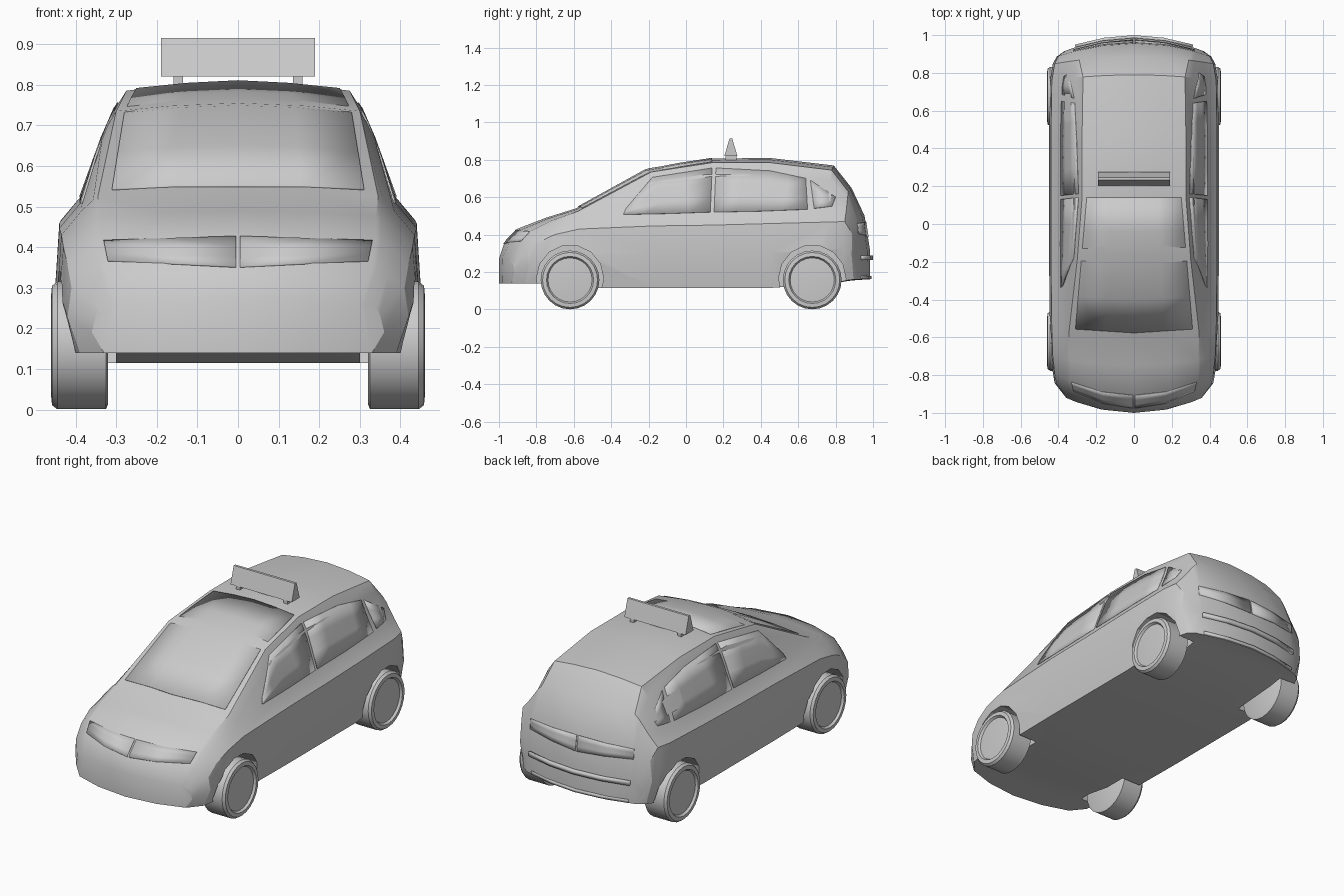
import bpy, bmesh, math
from mathutils import Vector
from mathutils.bvhtree import BVHTree

if "Cube" in bpy.data.objects:
    bpy.data.objects.remove(bpy.data.objects["Cube"])


def make_object(name, bm):
    bmesh.ops.recalc_face_normals(bm, faces=bm.faces)
    me = bpy.data.meshes.new(name)
    bm.to_mesh(me)
    bm.free()
    ob = bpy.data.objects.new(name, me)
    bpy.context.collection.objects.link(ob)
    return ob


def activate(ob):
    bpy.ops.object.select_all(action='DESELECT')
    ob.select_set(True)
    bpy.context.view_layer.objects.active = ob


def smooth(ob, angle=25):
    activate(ob)
    bpy.ops.object.shade_smooth_by_angle(angle=math.radians(angle))


# Body stations: y, bow, floor z, half width, belt z, rail x, rail z, centre z
STATIONS = [
    (-1.0, .12, .14, .36, .25, .30, .262, .27),
    (-.97, .14, .14, .42, .33, .33, .35, .36),
    (-.90, .12, .14, .43, .40, .34, .42, .432),
    (-.75, .05, .14, .44, .45, .34, .475, .49),
    (-.59, .02, .115, .445, .49, .345, .525, .54),
    (-.20, .03, .115, .45, .51, .30, .735, .755),
    (.14, 0, .115, .45, .515, .275, .785, .807),
    (.45, 0, .115, .45, .525, .275, .785, .81),
    (.79, -.03, .14, .445, .53, .27, .745, .77),
    (.885, -.04, .155, .43, .53, .29, .63, .65),
    (.955, -.08, .16, .41, .45, .31, .49, .50),
    (.985, -.10, .16, .37, .29, .31, .305, .31),
]


def half_section(y, bow, floor, w, belt, rail_x, rail, top):
    """Half cross-section from floor centre to roof centre, bowed in plan."""
    belt_x = max(.86 * w, rail_x + .04)
    rise = belt - floor
    h = rail - belt
    pts = [(0, floor), (.5 * w, floor), (w - .03, floor), (w, floor + .46 * rise),
           (w - .01, floor + .84 * rise), (belt_x, belt),
           (belt_x + .75 * (rail_x - belt_x) + .05 * h, belt + .75 * h),
           (rail_x, rail), (.55 * rail_x, top - .35 * (top - rail)), (0, top)]
    return [Vector((x, y + bow * (x / .44) ** 2, z)) for x, z in pts]


# Body shell lofted through the stations
bm = bmesh.new()
rings = []
for station in STATIONS:
    half = half_section(*station)
    full = half + [Vector((-p.x, p.y, p.z)) for p in reversed(half[1:-1])]
    rings.append([bm.verts.new(p) for p in full])
n = len(rings[0])
for a, b in zip(rings, rings[1:]):
    for i in range(n):
        j = (i + 1) % n
        bm.faces.new((a[i], a[j], b[j], b[i]))
for r in (rings[0], rings[-1]):
    bm.faces.new((r[0], r[1], r[8], r[9]))
    bm.faces.new(r[1:9])
    bm.faces.new((r[9], r[10], r[17], r[0]))
    bm.faces.new(r[10:18])
bmesh.ops.recalc_face_normals(bm, faces=bm.faces)
bmesh.ops.triangulate(bm, faces=[f for f in bm.faces if len(f.verts) > 4])
tree = BVHTree.FromBMesh(bm)
body = make_object("body_shell", bm)

# Wheel arches cut out of the shell
WHEEL_Y = (-.62, .675)
for y in WHEEL_Y:
    for s in (-1, 1):
        bpy.ops.mesh.primitive_cylinder_add(vertices=14, radius=.18, depth=.3,
                                            location=(s * .45, y, .165), rotation=(0, math.pi / 2, 0))
        cutter = bpy.context.object
        cutter.name = "arch_cutter"
        cutter.hide_render = True
        mod = body.modifiers.new("arch", 'BOOLEAN')
        mod.object = cutter
        mod.operation = 'DIFFERENCE'
        mod.solver = 'EXACT'
        activate(body)
        bpy.ops.object.modifier_apply(modifier=mod.name)
        bpy.data.objects.remove(cutter)
smooth(body)

CAST = {  # 2D point to ray origin, and ray direction
    'side': (lambda u, v: (2, u, v), (-1, 0, 0)),
    'top': (lambda u, v: (u, v, 2), (0, 0, -1)),
    'front': (lambda u, v: (u, -2, v), (0, 1, 0)),
    'rear': (lambda u, v: (u, 2, v), (0, -1, 0)),
}


def split(line, cols):
    """Divide every segment of a 2D polyline into cols pieces."""
    pts = [Vector(p) for p in line]
    out = [a.lerp(b, i / cols) for a, b in zip(pts, pts[1:]) for i in range(cols)]
    return out + [pts[-1]]


def panel(name, view, low, high, rows=3, cols=2, lift=.001, thick=.006):
    """Thin mirrored panel between two outlines, projected onto the body."""
    origin, direction = CAST[view]
    bm = bmesh.new()
    grid = []
    for r in range(rows + 1):
        row = []
        for a, b in zip(split(low, cols), split(high, cols)):
            p = a.lerp(b, r / rows)
            loc, normal, _, _ = tree.ray_cast(Vector(origin(*p)), Vector(direction))
            row.append(bm.verts.new(loc + normal * lift))
        grid.append(row)
    for a, b in zip(grid, grid[1:]):
        for i in range(len(a) - 1):
            bm.faces.new((a[i], a[i + 1], b[i + 1], b[i]))
    ob = make_object(name, bm)
    ob.modifiers.new("mirror", 'MIRROR')
    solid = ob.modifiers.new("thickness", 'SOLIDIFY')
    solid.thickness = thick
    solid.offset = 0
    smooth(ob)


# Glass
panel("windshield", 'top', [(0, -.575), (.31, -.555)], [(0, .14), (.25, .14)], rows=4)
panel("front_side_window", 'side', [(-.335, .507), (-.1, .512), (.13, .52)],
      [(-.32, .54), (-.18, .705), (.14, .755)])
panel("rear_side_window", 'side', [(.15, .52), (.4, .525), (.65, .535)],
      [(.16, .755), (.45, .74), (.64, .70)])
panel("quarter_window", 'side', [(.685, .54), (.78, .55)], [(.665, .69), (.80, .60)])

# Front lamps and tail panels, split at the centre
panel("front_lamp", 'front', [(.005, .35), (.32, .365)], [(.005, .425), (.33, .415)])
panel("tail_panel", 'rear', [(.005, .385), (.32, .405)], [(.005, .47), (.32, .46)])

# Rear bumper strips
panel("rear_bumper_bar", 'rear', [(0, .265), (.31, .265)], [(0, .288), (.31, .288)],
      rows=1, lift=.005, thick=.02)
panel("rear_lower_lip", 'rear', [(0, .163), (.3, .163)], [(0, .18), (.3, .18)],
      rows=1, thick=.012)

# Wheels lathed around the axle (radius, distance from centre line)
TYRE = [(0, .32), (.145, .32), (.157, .325), (.157, .445), (.147, .458), (.126, .46),
        (.118, .448), (0, .456)]
SIDES = 24
for label, y in zip(("front", "rear"), WHEEL_Y):
    for side, s in (("right", 1), ("left", -1)):
        bm = bmesh.new()
        verts = [bm.verts.new((s * x, 0, r)) for r, x in TYRE]
        edges = [bm.edges.new(pair) for pair in zip(verts, verts[1:])]
        bmesh.ops.spin(bm, geom=verts + edges, cent=(0, 0, 0), axis=(1, 0, 0),
                       angle=2 * math.pi, steps=SIDES, use_merge=True)
        bmesh.ops.remove_doubles(bm, verts=bm.verts, dist=1e-5)
        wheel = make_object(f"{label}_{side}_wheel", bm)
        wheel.location = (0, y, .158)
        smooth(wheel, 30)

# Roof sign wedge on two feet
bm = bmesh.new()
bmesh.ops.create_cube(bm, size=1)
for v in bm.verts:
    upper = v.co.z > 0
    v.co = (v.co.x * .38, .24 + v.co.y * (.014 if upper else .07), .915 if upper else .82)
make_object("roof_sign", bm)
for s in (-1, 1):
    bpy.ops.mesh.primitive_cube_add(size=1, location=(s * .147, .24, .806))
    foot = bpy.context.object
    foot.name = "sign_foot"
    foot.scale = (.024, .06, .036)
